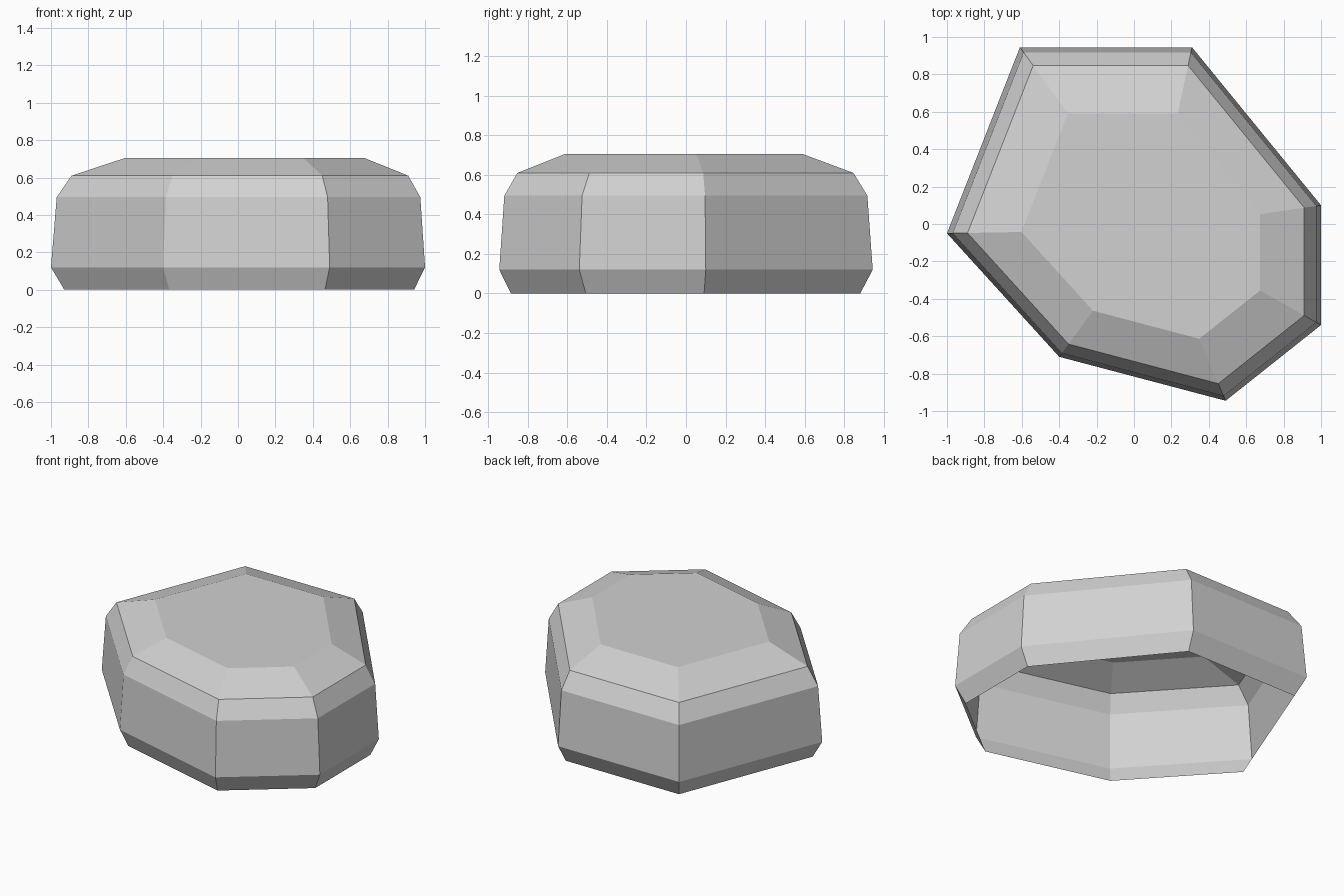
import bpy, bmesh
from mathutils import Vector

cube = bpy.data.objects.get("Cube")
if cube:
    bpy.data.objects.remove(cube, do_unlink=True)

# Plain grey stone
stone = bpy.data.materials.new("stone_grey")
stone.use_nodes = True
colour = (0.64, 0.64, 0.64, 1.0)
stone.diffuse_color = colour
stone.node_tree.nodes["Principled BSDF"].inputs["Base Color"].default_value = colour

# Widest outline, counter-clockwise from above
outline = [(-0.61, 0.945), (-1.0, -0.05), (-0.40, -0.71), (0.49, -0.945),
           (1.0, -0.54), (1.0, 0.10), (0.31, 0.945)]
# Each level: height and scale of the outline about the pivot
levels = [(0.0, 0.935), (0.12, 1.0), (0.495, 0.972), (0.61, 0.90), (0.705, 0.638)]
pivot = Vector((0.1, -0.03))


def make_ring(bm, z, scale):
    points = [pivot + (Vector(p) - pivot) * scale for p in outline]
    return [bm.verts.new((p.x, p.y, z)) for p in points]


# Faceted shell, open underneath
bm = bmesh.new()
rings = [make_ring(bm, z, s) for z, s in levels]
count = len(outline)
for low, high in zip(rings, rings[1:]):
    for i in range(count):
        j = (i + 1) % count
        bm.faces.new((low[i], low[j], high[j], high[i]))
bm.faces.new(rings[-1])

mesh = bpy.data.meshes.new("rock")
bm.to_mesh(mesh)
bm.free()
mesh.materials.append(stone)
rock = bpy.data.objects.new("rock", mesh)
bpy.context.collection.objects.link(rock)
